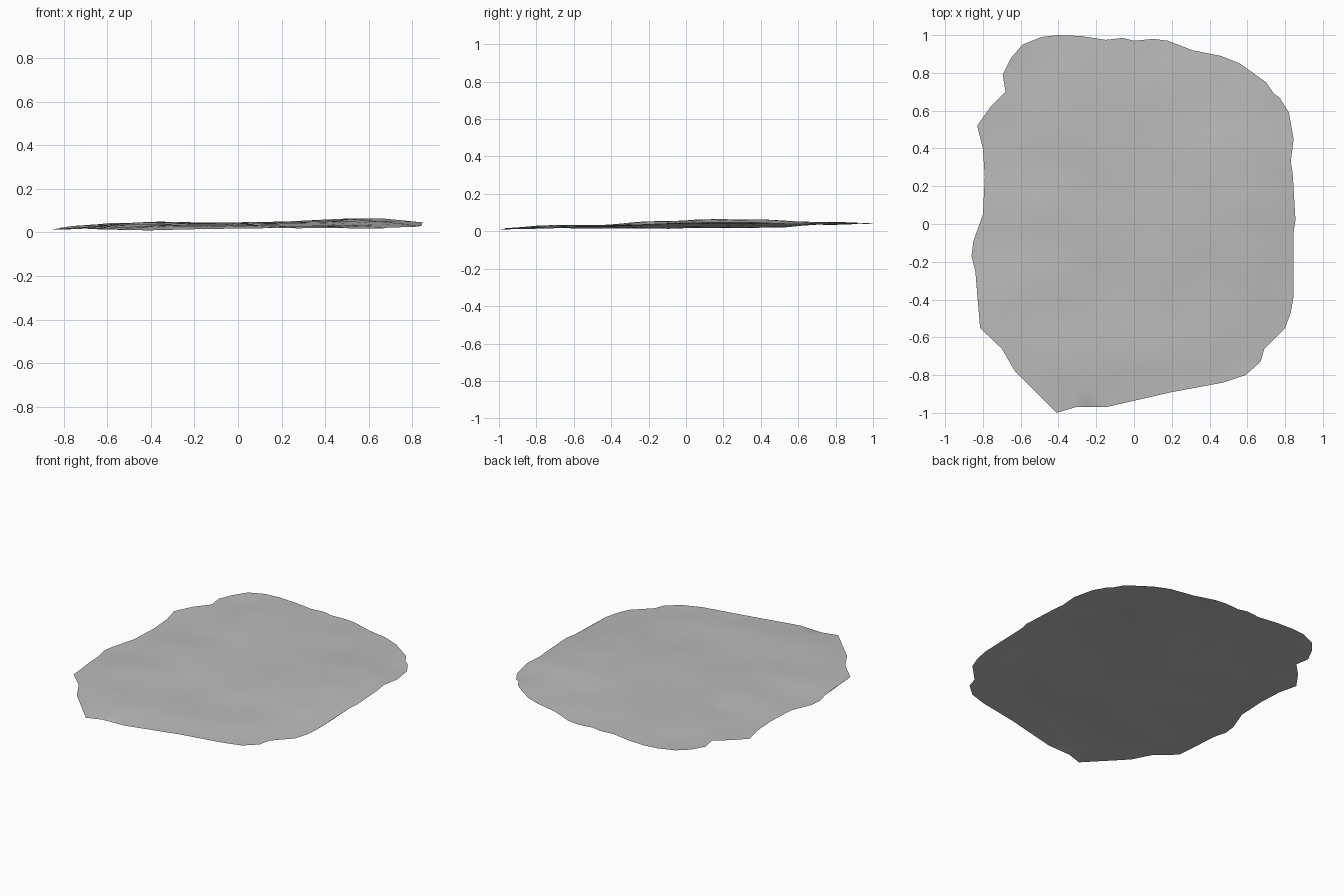
import bpy
import bmesh
import math
import random
from mathutils import Vector, noise
from mathutils.geometry import delaunay_2d_cdt

random.seed(4)
cube = bpy.data.objects.get("Cube")
if cube:
    bpy.data.objects.remove(cube, do_unlink=True)

# Ragged outline of the slab, counter-clockwise from the front tip
OUTLINE = [
    (-.41, -1), (-.31, -.97), (-.15, -.97), (.2, -.89), (.47, -.84), (.59, -.8),
    (.67, -.73), (.69, -.66), (.8, -.55), (.83, -.47), (.845, -.38), (.845, -.04),
    (.855, .02), (.84, .27), (.83, .33), (.845, .45), (.82, .59), (.77, .67),
    (.74, .69), (.7, .75), (.56, .85), (.46, .89), (.31, .92), (.18, .97),
    (.1, .98), (0, .97), (-.06, .985), (-.15, .975), (-.28, .995), (-.4, 1),
    (-.49, .99), (-.59, .95), (-.65, .88), (-.695, .79), (-.68, .7), (-.76, .62),
    (-.83, .52), (-.8, .4), (-.79, .25), (-.8, .05), (-.85, -.09), (-.86, -.17),
    (-.84, -.25), (-.815, -.55), (-.7, -.66), (-.63, -.78),
]

# Heights along the rim, as x, y, z
RIM = [
    (-.41, -1, .003), (0, -.93, .012), (.4, -.85, .016), (.6, -.79, .013),
    (.8, -.55, .025), (.85, -.2, .033), (.85, .2, .037), (.83, .55, .035),
    (.6, .83, .04), (.2, .96, .04), (-.2, .98, .04), (-.5, .99, .045),
    (-.68, .75, .035), (-.82, .5, .018), (-.8, .2, .013), (-.85, -.15, .012),
    (-.82, -.55, .014), (-.6, -.8, .012),
]

# Heights of the swells and hollows inside
SWELLS = [
    (.63, .15, .077), (.6, .4, .068), (.55, .65, .057), (.62, -.15, .06),
    (.35, .1, .053), (.5, -.4, .035), (.4, -.65, .032), (0, -.7, .037),
    (-.35, -.72, .039), (-.6, -.5, .023), (-.4, -.25, .042), (-.4, .1, .05),
    (-.6, .3, .03), (-.4, .5, .05), (-.3, .8, .05), (0, .2, .04),
    (0, .6, .045), (.25, .75, .053), (.15, -.18, .044), (.3, -.42, .025),
    (-.08, -.35, .028),
]


def height(x, y):
    """Blend the nearby control heights and add a little roughness."""
    total = weight = 0.0
    for px, py, pz in RIM + SWELLS:
        w = 1 / (math.hypot(x - px, y - py) ** 3 + .002)
        total += w * pz
        weight += w
    rough = noise.noise(Vector((x * 4, y * 4, 1))) * .005
    return max(0.002, total / weight + rough)


def inside(x, y):
    """Even-odd test against the outline."""
    hit = False
    for (ax, ay), (bx, by) in zip(OUTLINE, OUTLINE[1:] + OUTLINE[:1]):
        if (ay > y) != (by > y) and x < ax + (y - ay) * (bx - ax) / (by - ay):
            hit = not hit
    return hit


def clear_of_rim(x, y, gap):
    return all(math.hypot(x - px, y - py) > gap for px, py in OUTLINE)


# Irregular scatter of inner points
step = .085
points = [Vector(p) for p in OUTLINE]
for i in range(-12, 13):
    for j in range(-12, 13):
        x = i * step + random.uniform(-.4, .4) * step
        y = j * step + random.uniform(-.4, .4) * step
        if inside(x, y) and clear_of_rim(x, y, step * .6):
            points.append(Vector((x, y)))

# Triangulated sheet, kept inside the outline
count = len(OUTLINE)
edges = [(i, (i + 1) % count) for i in range(count)]
flat, _, faces, *_ = delaunay_2d_cdt(points, edges, [list(range(count))], 1, 1e-5)

bm = bmesh.new()
verts = [bm.verts.new((p.x, p.y, height(p.x, p.y))) for p in flat]
for face in faces:
    bm.faces.new([verts[i] for i in face])
for face in bm.faces:
    face.normal_update()
    if face.normal.z < 0:
        face.normal_flip()
mesh = bpy.data.meshes.new("stone_slab")
bm.to_mesh(mesh)
bm.free()
slab = bpy.data.objects.new("stone_slab", mesh)
bpy.context.collection.objects.link(slab)

# Grey stone
colour = (.5, .5, .5, 1)
stone = bpy.data.materials.new("grey stone")
stone.use_nodes = True
stone.diffuse_color = colour
stone.node_tree.nodes["Principled BSDF"].inputs["Base Color"].default_value = colour
mesh.materials.append(stone)

# Soft shading over the gentle swells
bpy.context.view_layer.objects.active = slab
slab.select_set(True)
bpy.ops.object.shade_smooth_by_angle(angle=math.radians(30))
